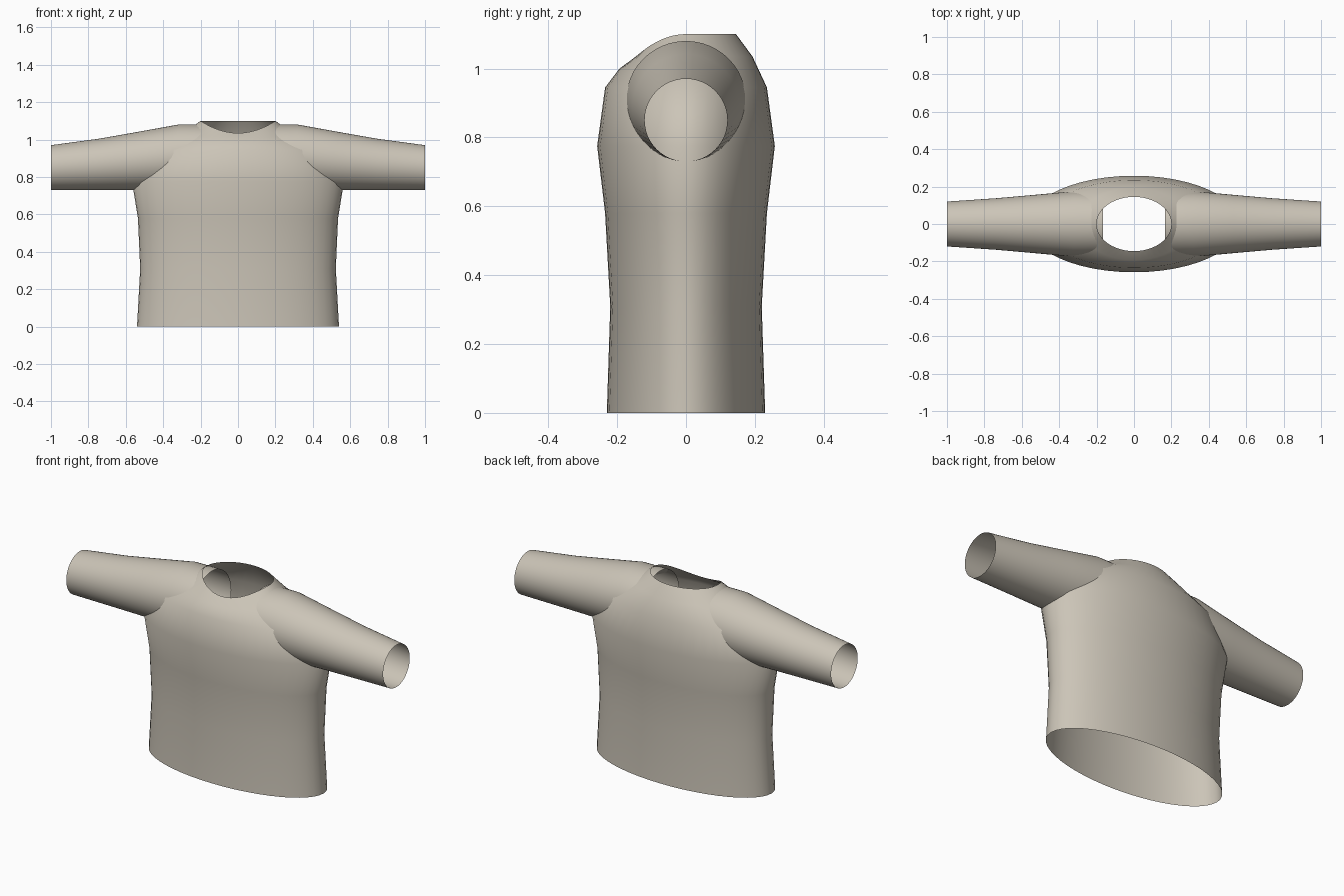
import bpy, bmesh, math

if "Cube" in bpy.data.objects:
    bpy.data.objects.remove(bpy.data.objects["Cube"])

SIDES = 48

fabric = bpy.data.materials.new("beige_fabric")
fabric.diffuse_color = (0.60, 0.555, 0.475, 1)
fabric.use_nodes = True
fabric.node_tree.nodes["Principled BSDF"].inputs["Base Color"].default_value = fabric.diffuse_color


def loft(name, rings):
    """Open tube skinned through a list of point rings."""
    bm = bmesh.new()
    loops = [[bm.verts.new(p) for p in ring] for ring in rings]
    for low, high in zip(loops, loops[1:]):
        for i in range(SIDES):
            j = (i + 1) % SIDES
            bm.faces.new((low[i], low[j], high[j], high[i]))
    mesh = bpy.data.meshes.new(name)
    bm.to_mesh(mesh)
    bm.free()
    mesh.materials.append(fabric)
    obj = bpy.data.objects.new(name, mesh)
    bpy.context.collection.objects.link(obj)
    bpy.ops.object.select_all(action='DESELECT')
    obj.select_set(True)
    bpy.context.view_layer.objects.active = obj
    bpy.ops.object.shade_smooth_by_angle(angle=math.radians(50))
    return obj


angles = [2 * math.pi * i / SIDES for i in range(SIDES)]


def torso_ring(z, half_x, half_y, front_drop):
    return [(half_x * math.cos(t), half_y * math.sin(t),
             z - front_drop * min(0, math.sin(t)) ** 2) for t in angles]


def sleeve_ring(x, side, top):
    # the underside of the sleeve runs level at z = 0.73
    r, mid = (top - 0.73) / 2, (top + 0.73) / 2
    return [(side * x, side * r * math.cos(t), mid + r * math.sin(t)) for t in angles]


# Torso: elliptical sections from hem to dipped neckline
loft("torso", [torso_ring(*s) for s in (
    (0.0, 0.54, 0.23, 0),
    (0.31, 0.523, 0.22, 0),
    (0.58, 0.535, 0.235, 0),
    (0.775, 0.567, 0.258, 0),
    (0.945, 0.49, 0.235, 0),
    (1.035, 0.29, 0.193, 0.035),
    (1.10, 0.20, 0.145, 0.065),
)])

# Sleeves: tapered open tubes reaching inside the shoulders
for label, side in (("right", 1), ("left", -1)):
    loft(label + "_sleeve", [sleeve_ring(x, side, top) for x, top in (
        (0.165, 1.08), (0.32, 1.08), (0.53, 1.042), (0.74, 1.005), (1.0, 0.97))])
